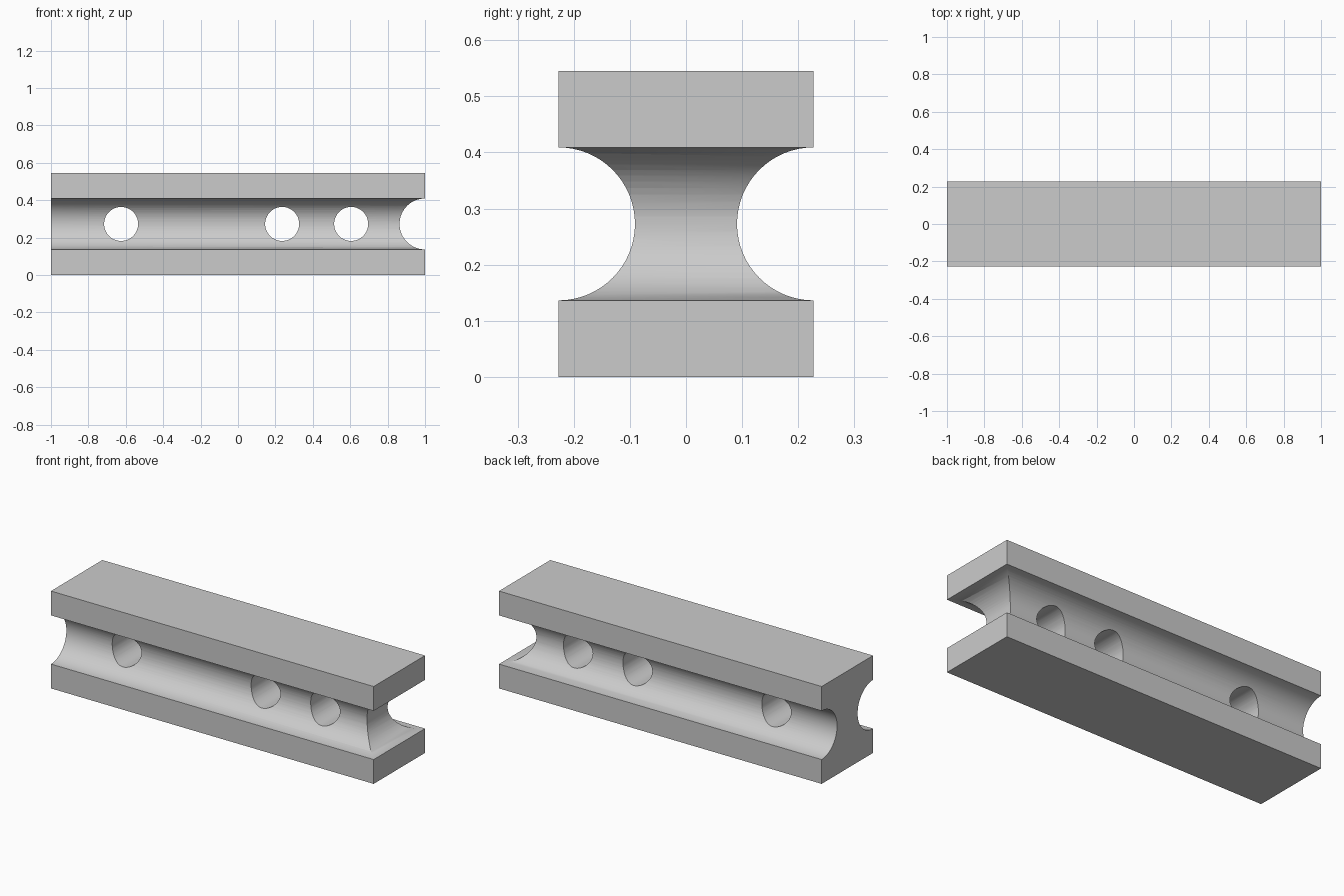
import bpy, bmesh, math
from mathutils import Matrix

if "Cube" in bpy.data.objects:
    bpy.data.objects.remove(bpy.data.objects["Cube"])

U = 2 / 44                      # one module of the block
LENGTH, DEPTH, HEIGHT = 44 * U, 10 * U, 12 * U
MID = HEIGHT / 2
GROOVE_R, HOLE_R = 3 * U, 2 * U

grey = bpy.data.materials.new("plain grey")
grey.diffuse_color = (0.6, 0.6, 0.6, 1)
grey.use_nodes = True
grey.node_tree.nodes["Principled BSDF"].inputs["Base Color"].default_value = grey.diffuse_color


def make_object(name, bm):
    mesh = bpy.data.meshes.new(name)
    bm.to_mesh(mesh)
    bm.free()
    mesh.materials.append(grey)
    obj = bpy.data.objects.new(name, mesh)
    bpy.context.collection.objects.link(obj)
    return obj


def cutter(name, x, radius):
    """Cylinder running front to back at mid height."""
    bm = bmesh.new()
    place = Matrix.Translation((x, 0, MID)) @ Matrix.Rotation(math.pi / 2, 4, 'X')
    bmesh.ops.create_cone(bm, cap_ends=True, segments=64, radius1=radius,
                          radius2=radius, depth=DEPTH * 1.5, matrix=place)
    obj = make_object(name, bm)
    obj.hide_render = True
    return obj


# Grooved beam: I-shaped section with half-round sides, extruded along x
right = [(DEPTH / 2, 0)]
for i in range(33):
    a = -math.pi / 2 + math.pi * i / 32
    right.append((DEPTH / 2 - GROOVE_R * math.cos(a), MID + GROOVE_R * math.sin(a)))
right.append((DEPTH / 2, HEIGHT))
section = right + [(-y, z) for y, z in reversed(right)]

bm = bmesh.new()
face = bm.faces.new([bm.verts.new((-LENGTH / 2, y, z)) for y, z in section])
side = bmesh.ops.extrude_face_region(bm, geom=[face], use_keep_orig=True)
bmesh.ops.translate(bm, vec=(LENGTH, 0, 0),
                    verts=[v for v in side["geom"] if isinstance(v, bmesh.types.BMVert)])
bmesh.ops.recalc_face_normals(bm, faces=bm.faces)
beam = make_object("grooved_beam", bm)

# Three through holes and the half-round groove across the right end
cutters = [cutter("hole_cutter", x, HOLE_R) for x in (-0.625, 0.236, 0.605)]
cutters.append(cutter("end_groove_cutter", LENGTH / 2, GROOVE_R))
bpy.context.view_layer.objects.active = beam
beam.select_set(True)
for c in cutters:
    mod = beam.modifiers.new("cut", 'BOOLEAN')
    mod.operation, mod.solver, mod.object = 'DIFFERENCE', 'EXACT', c
    bpy.ops.object.modifier_apply(modifier=mod.name)
for c in cutters:
    bpy.data.objects.remove(c)

bpy.ops.object.shade_smooth_by_angle(angle=math.radians(30))
